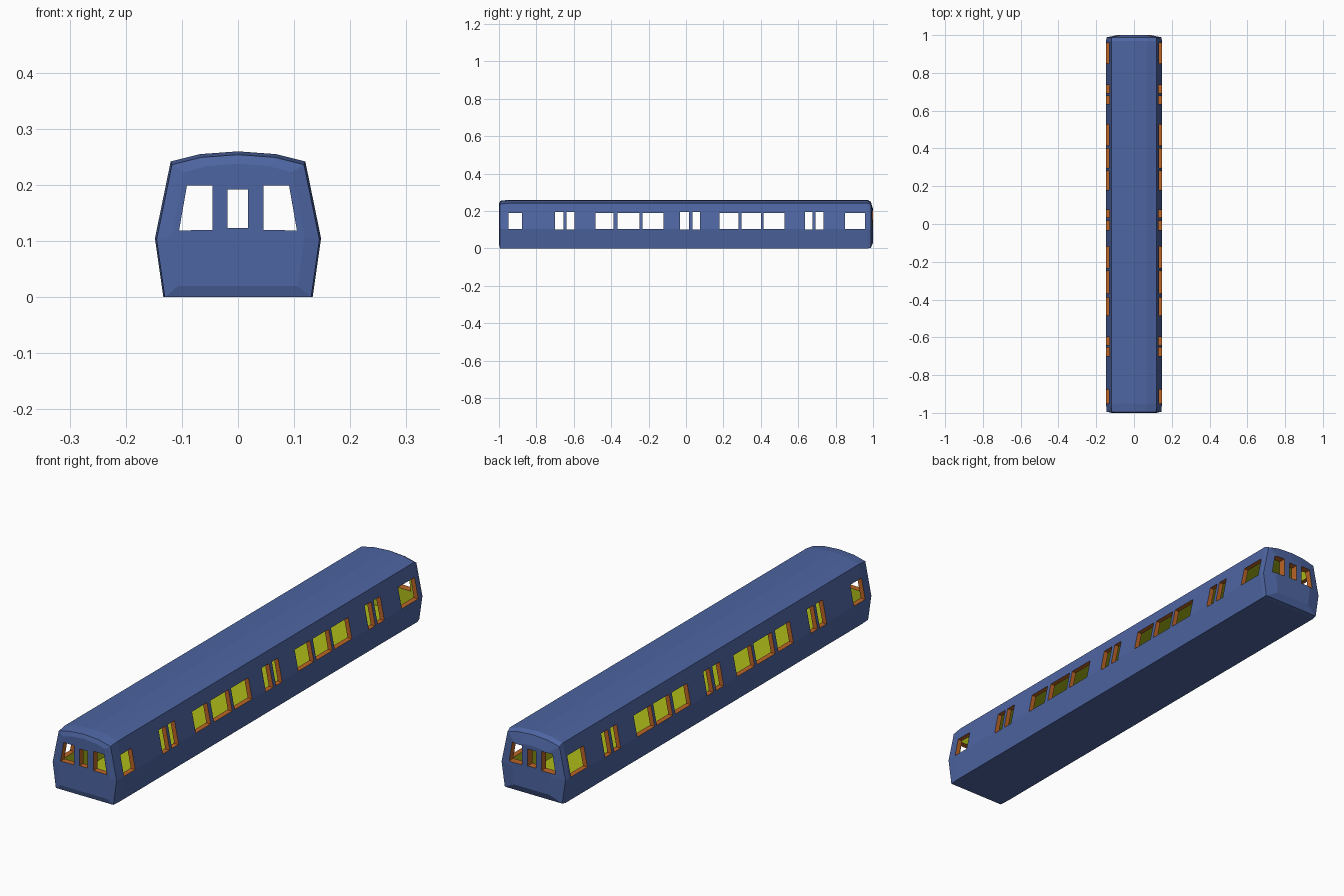
import bpy, bmesh

if "Cube" in bpy.data.objects:
    bpy.data.objects.remove(bpy.data.objects["Cube"])

# Half cross-section of the car body: (x, z) from sill to roof ridge
HALF = [(0.133, 0.0), (0.148, 0.105), (0.12, 0.242), (0.068, 0.255), (0.0, 0.26)]
PROFILE = HALF + [(-x, z) for x, z in reversed(HALF[:-1])]


def material(name, color):
    m = bpy.data.materials.new(name)
    m.diffuse_color = (*color, 1)
    m.use_nodes = True
    m.node_tree.nodes["Principled BSDF"].inputs["Base Color"].default_value = m.diffuse_color
    return m


MATS = [material("blue_paint", (0.075, 0.13, 0.36)),
        material("orange_frame", (0.5, 0.13, 0.02)),
        material("lime_interior", (0.42, 0.5, 0.01))]


def finish(bm, name, mat):
    bmesh.ops.recalc_face_normals(bm, faces=bm.faces)
    for f in bm.faces:
        f.material_index = mat
    me = bpy.data.meshes.new(name)
    bm.to_mesh(me)
    bm.free()
    for m in MATS:
        me.materials.append(m)
    ob = bpy.data.objects.new(name, me)
    bpy.context.collection.objects.link(ob)
    return ob


def loft(name, rings, mat):
    """rings: (y, x scale, bottom z, top z) applied to the body profile"""
    bm = bmesh.new()
    loops = [[bm.verts.new((x * sx, y, z0 + z / 0.26 * (z1 - z0))) for x, z in PROFILE]
             for y, sx, z0, z1 in rings]
    n = len(PROFILE)
    for a, b in zip(loops, loops[1:]):
        for i in range(n):
            j = (i + 1) % n
            bm.faces.new((a[i], a[j], b[j], b[i]))
    bm.faces.new(loops[0])
    bm.faces.new(loops[-1])
    return finish(bm, name, mat)


def prisms(name, outlines, axis, reach):
    """Extrude each 2D outline right through the car along x or y"""
    bm = bmesh.new()
    for pts in outlines:
        ends = []
        for s in (-reach, reach):
            ends.append([bm.verts.new((s, u, z) if axis == 'X' else (u, s, z)) for u, z in pts])
        a, b = ends
        n = len(pts)
        bm.faces.new(a)
        bm.faces.new(b)
        for i in range(n):
            j = (i + 1) % n
            bm.faces.new((a[i], a[j], b[j], b[i]))
    ob = finish(bm, name, 1)
    ob.hide_render = True
    return ob


def rect(a, b, z0, z1):
    return [(a, z0), (b, z0), (b, z1), (a, z1)]


# Outer shell with softly rounded ends
body = loft("carriage_body", [
    (-1.0, 0.8, 0.02, 0.238), (-0.994, 0.98, 0.0, 0.254), (-0.95, 1, 0, 0.26),
    (0.97, 1, 0, 0.26), (0.988, 0.98, 0.003, 0.25), (1.0, 0.6, 0.03, 0.21)], 0)

# Hollow interior
cavity = loft("interior_cutter", [(-0.975, 0.86, 0.02, 0.24), (0.97, 0.86, 0.02, 0.24)], 2)
cavity.hide_render = True

# Side windows: saloon and cab windows, then narrow door windows
saloon = [(-0.95, -0.877), (-0.485, -0.388), (-0.367, -0.249), (-0.233, -0.12),
          (0.18, 0.28), (0.297, 0.40), (0.415, 0.527), (0.85, 0.957)]
doors = [(-0.70, -0.655), (-0.64, -0.597), (-0.032, 0.016),
         (0.034, 0.074), (0.635, 0.677), (0.693, 0.736)]
sides = prisms("side_window_cutter",
               [rect(a, b, 0.105, 0.188) for a, b in saloon] +
               [rect(a, b, 0.10, 0.194) for a, b in doors], 'X', 0.3)

# End windows: centre door pane and a tapered pane on each side
pane = [(0.045, 0.12), (0.105, 0.119), (0.091, 0.199), (0.045, 0.199)]
ends = prisms("end_window_cutter",
              [rect(-0.019, 0.018, 0.123, 0.192), pane, [(-x, z) for x, z in pane]], 'Y', 1.2)

# Cut the cavity and all openings
for cutter in (cavity, sides, ends):
    mod = body.modifiers.new(cutter.name, 'BOOLEAN')
    mod.operation = 'DIFFERENCE'
    mod.solver = 'EXACT'
    mod.object = cutter
bpy.context.view_layer.update()
result = bpy.data.meshes.new_from_object(
    body.evaluated_get(bpy.context.evaluated_depsgraph_get()))
body.modifiers.clear()
body.data = result
for cutter in (cavity, sides, ends):
    bpy.data.objects.remove(cutter)
